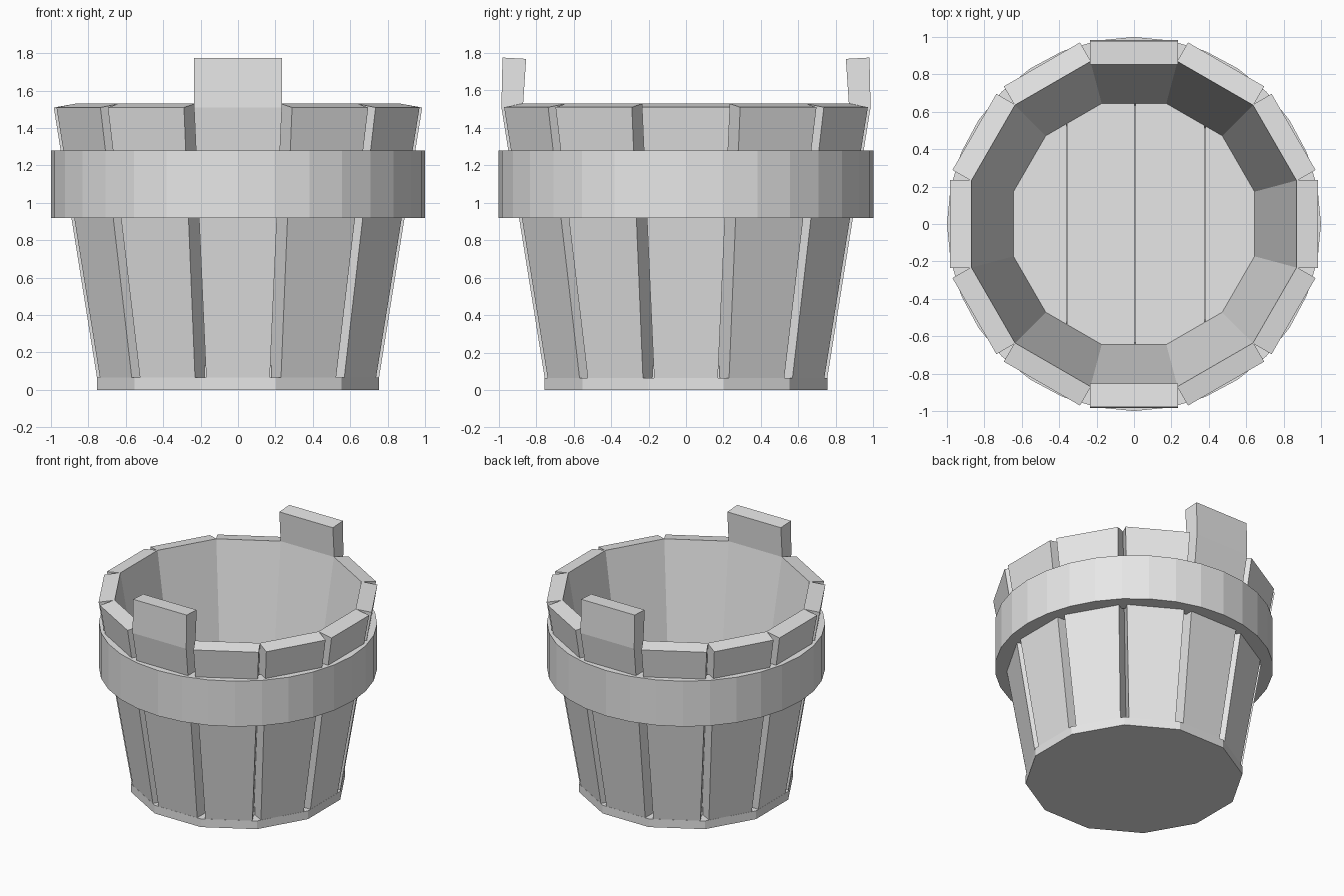
import bpy, bmesh, math
from mathutils import Matrix

if "Cube" in bpy.data.objects:
    bpy.data.objects.remove(bpy.data.objects["Cube"], do_unlink=True)

STAVES = 12
STEP = math.tau / STAVES
TAN = math.tan(STEP / 2)

wood = bpy.data.materials.new("plain_grey_wood")
wood.use_nodes = True
wood.diffuse_color = (0.8, 0.8, 0.8, 1)
wood.node_tree.nodes["Principled BSDF"].inputs["Base Color"].default_value = (0.8, 0.8, 0.8, 1)


def finish(name, bm):
    bmesh.ops.recalc_face_normals(bm, faces=bm.faces)
    mesh = bpy.data.meshes.new(name)
    bm.to_mesh(mesh)
    bm.free()
    mesh.materials.append(wood)
    obj = bpy.data.objects.new(name, mesh)
    bpy.context.collection.objects.link(obj)
    return obj


def loft(bm, loops):
    """Join matching vertex loops into a capped solid."""
    rings = [[bm.verts.new(p) for p in loop] for loop in loops]
    for a, b in zip(rings, rings[1:]):
        for i in range(len(a)):
            j = (i + 1) % len(a)
            bm.faces.new((a[i], a[j], b[j], b[i]))
    bm.faces.new(rings[0])
    bm.faces.new(rings[-1])


def disc(bm, apothem, z0, z1):
    """Twelve-sided slab whose flats line up with the staves."""
    r = apothem / math.cos(STEP / 2)
    angles = [STEP * (i + 0.5) for i in range(STAVES)]
    loft(bm, [[(r * math.cos(a), r * math.sin(a), z) for a in angles] for z in (z0, z1)])


# Staves: inner radius, outer radius, inner height, outer height of each section
body = [(0.63, 0.75, 0.04, 0.04), (0.869, 0.985, 1.53, 1.51)]
grip = body + [(0.853, 0.979, 1.768, 1.775)]


def stave(name, sections, angle):
    bm = bmesh.new()
    loops = []
    for ri, ro, zi, zo in sections:
        w = min(ri * TAN, 0.233) if ri < 0.85 else 0.235
        loops.append([(-w, -ri, zi), (w, -ri, zi), (w, -ro, zo), (-w, -ro, zo)])
    loft(bm, loops)
    bm.transform(Matrix.Rotation(angle, 4, "Z"))
    finish(name, bm)


for k in range(STAVES):
    if k % 6 == 0:
        stave("front_handle_stave" if k == 0 else "back_handle_stave", grip, k * STEP)
    else:
        stave(f"stave_{k}", body, k * STEP)

# Base slab under the staves
bm = bmesh.new()
disc(bm, 0.755, 0, 0.065)
finish("base", bm)

# Floor planks, cut from one slab with hairline gaps
edges = [-0.9, -0.36, 0.005, 0.38, 0.9]
for n, (left, right) in enumerate(zip(edges, edges[1:])):
    bm = bmesh.new()
    disc(bm, 0.655, 0.05, 0.13)
    for x, side in ((left + 0.002, -1), (right - 0.002, 1)):
        cut = bmesh.ops.bisect_plane(
            bm, geom=bm.verts[:] + bm.edges[:] + bm.faces[:],
            plane_co=(x, 0, 0), plane_no=(side, 0, 0), clear_outer=True)
        rim = [e for e in cut["geom_cut"] if isinstance(e, bmesh.types.BMEdge)]
        if rim:
            bmesh.ops.holes_fill(bm, edges=rim)
    finish(f"floor_plank_{n + 1}", bm)

# Hoop around the staves
bm = bmesh.new()
SEGMENTS = 32
profile = [(1.0, 0.92), (1.0, 1.28), (0.9, 1.28), (0.86, 0.92)]
rings = []
for i in range(SEGMENTS):
    a = math.tau * i / SEGMENTS
    rings.append([bm.verts.new((r * math.cos(a), r * math.sin(a), z)) for r, z in profile])
for i in range(SEGMENTS):
    a, b = rings[i], rings[(i + 1) % SEGMENTS]
    for j in range(len(profile)):
        m = (j + 1) % len(profile)
        bm.faces.new((a[j], b[j], b[m], a[m]))
finish("hoop", bm)
